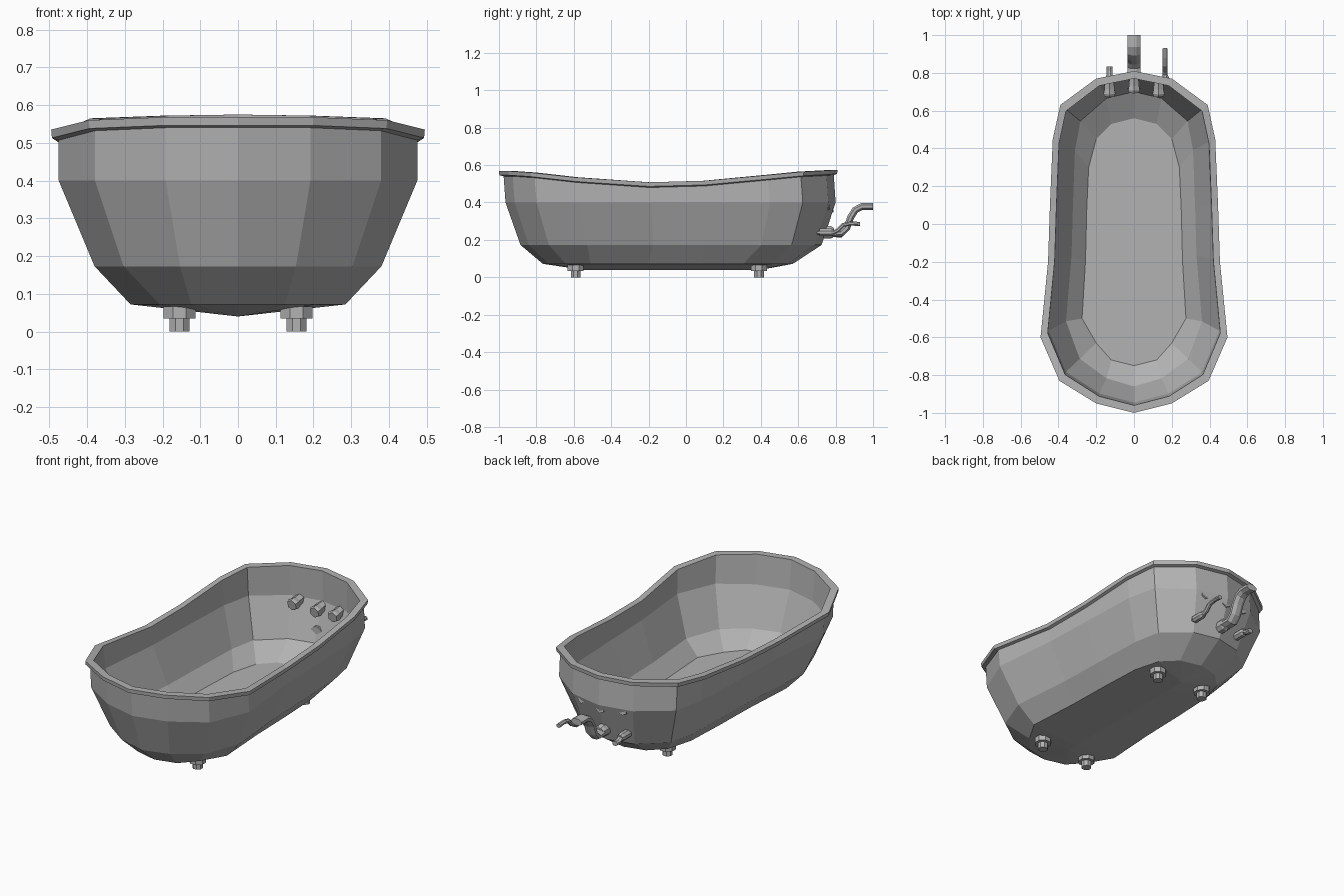
import bpy, bmesh, math
from mathutils import Vector

cube = bpy.data.objects.get("Cube")
if cube:
    bpy.data.objects.remove(cube)

grey = bpy.data.materials.new("plain_grey")
grey.use_nodes = True
COLOUR = (0.45, 0.45, 0.45, 1)
grey.diffuse_color = COLOUR
grey.node_tree.nodes["Principled BSDF"].inputs["Base Color"].default_value = COLOUR


def finish(name, bm):
    bmesh.ops.remove_doubles(bm, verts=bm.verts, dist=0.0005)
    bmesh.ops.dissolve_degenerate(bm, edges=bm.edges, dist=0.0005)
    bmesh.ops.recalc_face_normals(bm, faces=bm.faces)
    mesh = bpy.data.meshes.new(name)
    bm.to_mesh(mesh)
    bm.free()
    mesh.materials.append(grey)
    obj = bpy.data.objects.new(name, mesh)
    bpy.context.collection.objects.link(obj)
    return obj


def loft(name, rings, cap_start=False, cap_end=False):
    """Skin a list of closed rings of equal length."""
    bm = bmesh.new()
    loops = [[bm.verts.new(p) for p in ring] for ring in rings]
    for a, b in zip(loops, loops[1:]):
        for i in range(len(a)):
            j = (i + 1) % len(a)
            bm.faces.new((a[i], a[j], b[j], b[i]))
    if cap_start:
        bm.faces.new(loops[0])
    if cap_end:
        bm.faces.new(loops[-1])
    return finish(name, bm)


def mirrored(half):
    """Close a half outline, given from back centre to front centre."""
    return half + [(-x, y, z) for x, y, z in half[-2:0:-1]]


# Half outlines from back to front: rim with its wavy height, and floor
RIM = [(0, .81, .575), (.2, .77, .572), (.39, .63, .565), (.43, .45, .548),
       (.445, .1, .516), (.455, -.2, .508), (.495, -.6, .535),
       (.395, -.83, .56), (.2, -.95, .568), (0, -1, .568)]
FLOOR = [(0, .56), (.12, .53), (.2, .45), (.24, .3), (.25, .08),
         (.257, -.2), (.275, -.5), (.2, -.63), (.12, -.72), (0, -.75)]


def level(width, front, back, z=None, drop=0):
    """Rim outline refitted to a width and a front-to-back range."""
    return mirrored([(x * width / .495, front + (y + 1) / 1.81 * (back - front),
                      rz - drop if z is None else z) for x, y, rz in RIM])


# Tub shell: keel, outer wall, rolled rim, inner wall, floor
keel = mirrored([(0, max(-.55, min(.4, y)), .04) for x, y in FLOOR])
belly = mirrored([(x * 1.035, y * 1.02, .072) for x, y in FLOOR])
floor = mirrored([(x, y, .105) for x, y in FLOOR])
loft("tub", [
    keel, belly,
    level(.38, -.885, .725, z=.173),
    level(.475, -.965, .8, z=.4),
    level(.475, -.975, .79, drop=.028),
    level(.493, -.998, .808, drop=.022),
    level(.495, -1, .81),
    level(.457, -.96, .77),
    level(.452, -.945, .775, z=.4),
    level(.36, -.86, .7, z=.185),
    floor], cap_end=True)


def prism(name, centre, axis, stations, sides=8):
    """Stacked polygon sections; stations are (distance, radius)."""
    axis = Vector(axis).normalized()
    turn = axis.to_track_quat('Z', 'Y')
    rings = []
    for dist, radius in stations:
        ring = []
        for i in range(sides):
            a = math.tau * (i + .5) / sides
            ring.append(Vector(centre) + turn @ Vector(
                (radius * math.cos(a), radius * math.sin(a), dist)))
        rings.append(ring)
    return loft(name, rings, True, True)


# Four stepped feet
for side, x in (("left", .155), ("right", -.155)):
    for end, y in (("front", -.59), ("back", .39)):
        prism(f"{end}_{side}_foot", (x, y, 0), (0, 0, 1),
              [(0, .028), (.034, .028), (.034, .046), (.066, .046)])

# Drain disc in the floor
prism("drain", (0, .43, .103), (0, 0, 1), [(0, .03), (.004, .03)], 14)

# Three tapered outlets on the inner back wall
for name, x, z in (("left", .13, .39), ("middle", 0, .375), ("right", -.13, .39)):
    prism(f"{name}_outlet", (x, .785 - abs(x) * .15, z), (0, -1, -.15),
          [(0, .028), (.05, .03), (.075, .036), (.09, .03)], 6)


def sweep(name, x, path, half_width, half_depth, sides=8):
    """Tube with an oval section along a path in the y-z plane."""
    pts = [Vector((x, y, z)) for y, z in path]
    rings = []
    for i, p in enumerate(pts):
        along = (pts[min(i + 1, len(pts) - 1)] - pts[max(i - 1, 0)]).normalized()
        across = Vector((1, 0, 0))
        normal = along.cross(across)
        rings.append([p + across * half_width * math.cos(math.tau * (k + .5) / sides)
                      + normal * half_depth * math.sin(math.tau * (k + .5) / sides)
                      for k in range(sides)])
    return loft(name, rings, True, True)


# Pipes behind the tub
sweep("main_pipe", 0, [(.72, .24), (.79, .235), (.83, .235), (.86, .265), (.88, .32),
                       (.905, .36), (.94, .378), (1, .378)], .036, .02)
sweep("left_pipe", .165, [(.7, .24), (.78, .235), (.81, .25), (.84, .28),
                          (.88, .288), (.93, .285)], .014, .012)
sweep("right_pipe", -.13, [(.7, .24), (.78, .24), (.81, .225), (.835, .225)], .018, .014)
for name, x, r in (("main", 0, .036), ("left", .165, .022), ("right", -.13, .024)):
    prism(f"{name}_collar", (x, .715, .24), (0, 1, 0), [(0, r), (.06, r), (.075, r * .7)])
